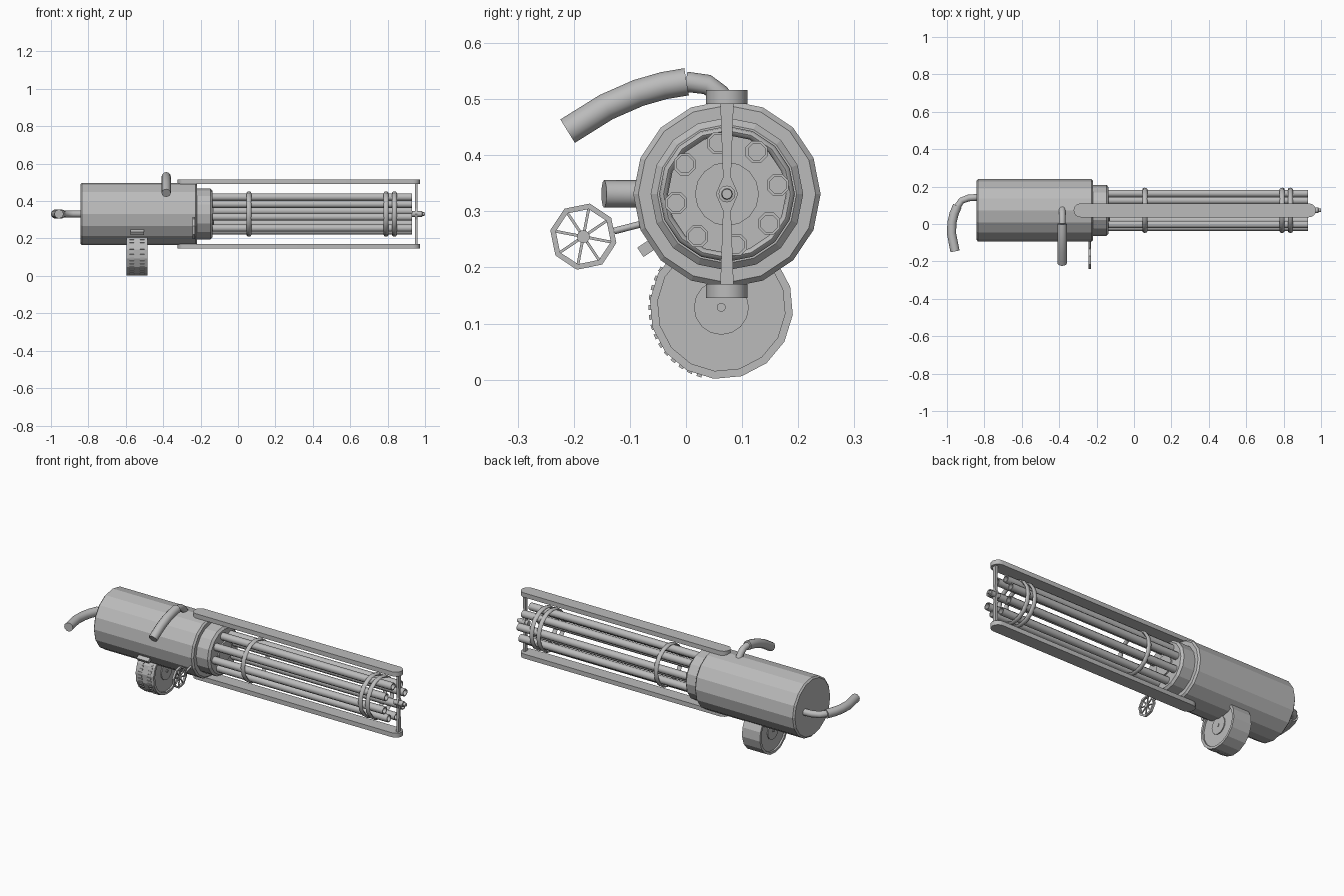
import bpy, bmesh, math
from mathutils import Vector, Matrix

if "Cube" in bpy.data.objects:
    bpy.data.objects.remove(bpy.data.objects["Cube"])

CY, CZ = 0.073, 0.331          # main axis of the gun
metal = bpy.data.materials.new("gunmetal_grey")
metal.diffuse_color = (0.5, 0.5, 0.5, 1)
metal.use_nodes = True
metal.node_tree.nodes["Principled BSDF"].inputs["Base Color"].default_value = metal.diffuse_color


def finish(name, bm, smooth=None):
    bmesh.ops.recalc_face_normals(bm, faces=bm.faces)
    me = bpy.data.meshes.new(name)
    bm.to_mesh(me)
    bm.free()
    ob = bpy.data.objects.new(name, me)
    bpy.context.collection.objects.link(ob)
    me.materials.append(metal)
    if smooth:
        bpy.ops.object.select_all(action='DESELECT')
        ob.select_set(True)
        bpy.context.view_layer.objects.active = ob
        bpy.ops.object.shade_smooth_by_angle(angle=math.radians(smooth))
    return ob


def lathe(bm, profile, sides, y=CY, z=CZ, phase=0.0, closed=False):
    """Revolve (x, radius) points about an axis along x."""
    rings = []
    for x, r in profile:
        rings.append([bm.verts.new((x, y + r * math.cos(phase + k * math.tau / sides),
                                    z + r * math.sin(phase + k * math.tau / sides)))
                      for k in range(sides)])
    pairs = list(zip(rings, rings[1:]))
    if closed:
        pairs.append((rings[-1], rings[0]))
    else:
        bm.faces.new(rings[0])
        bm.faces.new(rings[-1])
    for a, b in pairs:
        for k in range(sides):
            j = (k + 1) % sides
            bm.faces.new((a[k], a[j], b[j], b[k]))


def turned(name, profile, sides, smooth=None, **kw):
    bm = bmesh.new()
    lathe(bm, profile, sides, **kw)
    return finish(name, bm, smooth)


def tube(bm, pts, radius, sides=12):
    """Sweep a round section along a planar path."""
    pts = [Vector(p) for p in pts]
    normal = (pts[-1] - pts[0]).cross(pts[len(pts) // 2] - pts[0])
    normal = normal.normalized() if normal.length > 1e-6 else Vector((1, 0, 0))
    rings = []
    for i, p in enumerate(pts):
        t = (pts[min(i + 1, len(pts) - 1)] - pts[max(i - 1, 0)]).normalized()
        side = t.cross(normal).normalized()
        rings.append([bm.verts.new(p + radius * (math.cos(a) * side + math.sin(a) * normal))
                      for a in (k * math.tau / sides for k in range(sides))])
    for a, b in zip(rings, rings[1:]):
        for k in range(sides):
            j = (k + 1) % sides
            bm.faces.new((a[k], a[j], b[j], b[k]))
    bm.faces.new(rings[0])
    bm.faces.new(rings[-1])


def box(bm, size, matrix):
    bmesh.ops.create_cube(bm, size=1, matrix=matrix @ Matrix.Diagonal((*size, 1)))


def prism(bm, outline, offset):
    """Extrude a flat outline by an offset vector."""
    a = [bm.verts.new(p) for p in outline]
    b = [bm.verts.new(Vector(p) + Vector(offset)) for p in outline]
    bm.faces.new(a)
    bm.faces.new(b)
    for k in range(len(a)):
        j = (k + 1) % len(a)
        bm.faces.new((a[k], a[j], b[j], b[k]))


# Motor housing, neck and hub
turned("motor_housing", [(-0.842, 0.158), (-0.834, 0.167), (-0.227, 0.167), (-0.218, 0.158)], 16)
turned("neck", [(-0.23, 0.136), (-0.147, 0.136), (-0.136, 0.124)], 16)
turned("barrel_hub", [(-0.14, 0.057), (-0.128, 0.057)], 16)

# Eight barrels with hollow muzzles
bm = bmesh.new()
for k in range(8):
    a = math.radians(10 + 45 * k)
    lathe(bm, [(-0.14, 0.021), (0.93, 0.021), (0.93, 0.016), (0.90, 0.016)], 8,
          y=CY + 0.092 * math.cos(a), z=CZ + 0.092 * math.sin(a), phase=math.pi / 8)
finish("barrels", bm, 50)

# Clamp rings round the barrels
for n, x in enumerate((0.058, 0.792, 0.836)):
    turned(f"clamp_ring_{n + 1}",
           [(x + 0.013 * math.cos(a), 0.113 + 0.008 * math.sin(a))
            for a in (k * math.tau / 8 for k in range(8))], 16, 50, closed=True)

# Long guard rails above and below, with rounded ends
for name, z0 in (("top_rail", 0.491), ("bottom_rail", 0.146)):
    bm = bmesh.new()
    r, outline = 0.037, []
    for cx, start in ((0.936, -90), (-0.286, 90)):
        for k in range(9):
            a = math.radians(start + 22.5 * k)
            outline.append((cx + r * math.cos(a), CY + r * math.sin(a), z0))
    prism(bm, outline, (0, 0, 0.025))
    finish(name, bm, 30)

# Tapered muzzle brace with a pointed boss and spindle
bm = bmesh.new()
for s in (1, -1):
    prism(bm, [(0.946, CY - 0.012, CZ + s * 0.165), (0.946, CY + 0.012, CZ + s * 0.165),
               (0.946, CY + 0.007, CZ + s * 0.03), (0.946, CY + 0.02, CZ),
               (0.946, CY - 0.02, CZ), (0.946, CY - 0.007, CZ + s * 0.03)], (0.014, 0, 0))
finish("muzzle_brace", bm)
turned("muzzle_spindle", [(0.93, 0.015), (0.985, 0.015), (0.986, 0.010), (1.0, 0.009)], 12, 40)

# Carrying handle on top and firing handle at the rear
X = -0.384
HANDLES = {
    "top_handle": ([(X, 0.078, 0.485), (X, 0.06, 0.509), (X, 0.038, 0.526), (X, 0.0, 0.531)],
                   [(X, 0.001, 0.531), (X, -0.04, 0.524), (X, -0.085, 0.511),
                    (X, -0.142, 0.486), (X, -0.211, 0.443)]),
    "rear_handle": ([(-0.835, 0.143, CZ), (-0.885, 0.139, CZ), (-0.922, 0.125, CZ), (-0.946, 0.09, CZ)],
                    [(-0.944, 0.098, CZ), (-0.962, 0.055, CZ), (-0.973, 0.01, CZ),
                     (-0.976, -0.05, CZ), (-0.957, -0.146, CZ)]),
}
for name, (stem, grip) in HANDLES.items():
    bm = bmesh.new()
    tube(bm, stem, 0.018)
    finish(name + "_stem", bm, 40)
    bm = bmesh.new()
    tube(bm, grip, 0.0245)
    finish(name + "_grip", bm, 40)

# Ammunition drum with recessed sides, raised centre discs and front ribs
DY, DZ = 0.063, 0.129
turned("ammo_drum", [(-0.585, 0.05), (-0.585, 0.114), (-0.595, 0.114), (-0.595, 0.128),
                     (-0.483, 0.128), (-0.483, 0.114), (-0.493, 0.114), (-0.493, 0.05)],
       16, y=DY, z=DZ, phase=math.radians(-6))
turned("drum_disc", [(-0.590, 0.049), (-0.488, 0.049)], 16, y=DY, z=DZ)
turned("drum_pin", [(-0.594, 0.008), (-0.484, 0.008)], 10, y=DY, z=DZ)
bm = bmesh.new()
for k in range(15):
    a = math.radians(140 + 8 * k)
    turn = Matrix.Translation((0, DY, DZ)) @ Matrix.Rotation(a, 4, 'X')
    for x in (-0.567, -0.511):
        box(bm, (0.024, 0.008, 0.009), turn @ Matrix.Translation((x, 0.126, 0)))
finish("drum_ribs", bm)

# Small feed latch on the lower front of the housing
bm = bmesh.new()
box(bm, (0.072, 0.04, 0.02), Matrix.Translation((-0.538, CY, CZ))
    @ Matrix.Rotation(math.radians(214), 4, 'X') @ Matrix.Translation((0, 0.166, 0)))
finish("feed_latch", bm)

# Spoked hand wheel and its arm
WY, WZ, WX = -0.183, 0.255, -0.237
PH = math.radians(79)
turned("hand_wheel_rim", [(WX - 0.006, 0.050), (WX - 0.006, 0.060),
                          (WX + 0.006, 0.060), (WX + 0.006, 0.050)],
       8, y=WY, z=WZ, phase=PH, closed=True)
turned("hand_wheel_hub", [(WX - 0.006, 0.012), (WX + 0.006, 0.012)], 8, y=WY, z=WZ, phase=PH)
bm = bmesh.new()
for k in range(8):
    box(bm, (0.006, 0.044, 0.005), Matrix.Translation((WX, WY, WZ))
        @ Matrix.Rotation(PH + k * math.pi / 4, 4, 'X') @ Matrix.Translation((0, 0.032, 0)))
finish("hand_wheel_spokes", bm)
bm = bmesh.new()
tube(bm, [(WX, -0.128, 0.265), (WX, -0.07, 0.28)], 0.006, 8)
finish("hand_wheel_arm", bm, 50)
